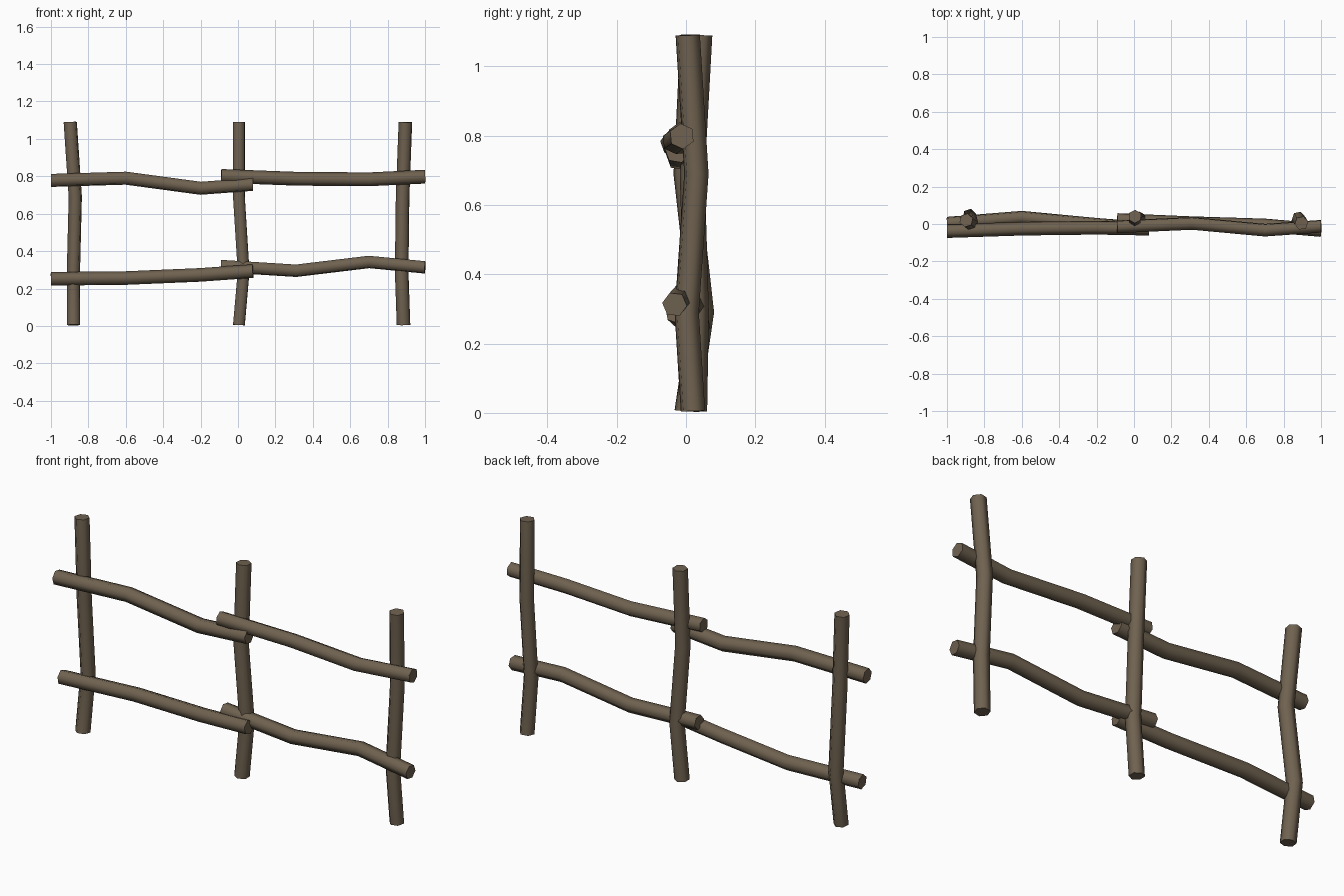
import bpy, bmesh, math
from mathutils import Vector

if "Cube" in bpy.data.objects:
    bpy.data.objects.remove(bpy.data.objects["Cube"])

SIDES = 6

wood = bpy.data.materials.new("weathered_brown_wood")
wood.diffuse_color = (0.16, 0.122, 0.08, 1)
wood.use_nodes = True
wood.node_tree.nodes["Principled BSDF"].inputs["Base Color"].default_value = wood.diffuse_color


def branch(name, points, radius, phase):
    """Crooked low-poly pole swept through a few points."""
    pts = [Vector(p) for p in points]
    upright = abs((pts[-1] - pts[0]).normalized().z) > 0.7
    ref = Vector((1, 0, 0)) if upright else Vector((0, 0, 1))
    bm = bmesh.new()
    rings = []
    for i, p in enumerate(pts):
        t = (pts[min(i + 1, len(pts) - 1)] - pts[max(i - 1, 0)]).normalized()
        if i in (0, len(pts) - 1):  # nearly square-cut ends
            t = (t + (pts[-1] - pts[0]).normalized()).normalized()
        u = (ref - t * ref.dot(t)).normalized()
        v = t.cross(u)
        ring = []
        for k in range(SIDES):
            a = phase + math.tau * k / SIDES
            ring.append(bm.verts.new(p + radius * (u * math.cos(a) + v * math.sin(a))))
        rings.append(ring)
    for a, b in zip(rings, rings[1:]):
        for k in range(SIDES):
            n = (k + 1) % SIDES
            bm.faces.new((a[k], a[n], b[n], b[k]))
    bm.faces.new(rings[0][::-1])
    bm.faces.new(rings[-1])
    bmesh.ops.recalc_face_normals(bm, faces=bm.faces)
    # smooth sides, sharp rims around the cut ends
    for f in bm.faces:
        f.smooth = len(f.verts) == 4
    for e in bm.edges:
        if any(len(f.verts) != 4 for f in e.link_faces):
            e.smooth = False
    me = bpy.data.meshes.new(name)
    bm.to_mesh(me)
    bm.free()
    me.materials.append(wood)
    ob = bpy.data.objects.new(name, me)
    bpy.context.collection.objects.link(ob)


# Upright posts
branch("left_post", [(-.88, .003, .005), (-.88, .045, .29), (-.87, 0, .69), (-.897, .02, 1.09)], .037, .3)
branch("middle_post", [(.005, .025, .005), (.03, .03, .29), (.005, .018, .69), (.005, .04, 1.09)], .036, .5)
branch("right_post", [(.885, .02, .005), (.875, .002, .29), (.88, .03, .69), (.895, .005, 1.09)], .037, .2)

# Rails, overlapping at the middle post
branch("upper_left_rail", [(-1, -.038, .778), (-.6, -.025, .79), (-.2, -.02, .736), (.08, -.025, .757)], .037, .35)
branch("lower_left_rail", [(-1, .003, .252), (-.6, .035, .256), (-.2, -.003, .273), (.08, -.025, .293)], .037, .2)
branch("upper_right_rail", [(-.09, -.015, .802), (.31, .003, .787), (.7, -.033, .784), (1, -.012, .798)], .037, .1)
branch("lower_right_rail", [(-.09, .022, .32), (.31, .005, .295), (.7, -.007, .342), (1, -.033, .313)], .036, .4)
